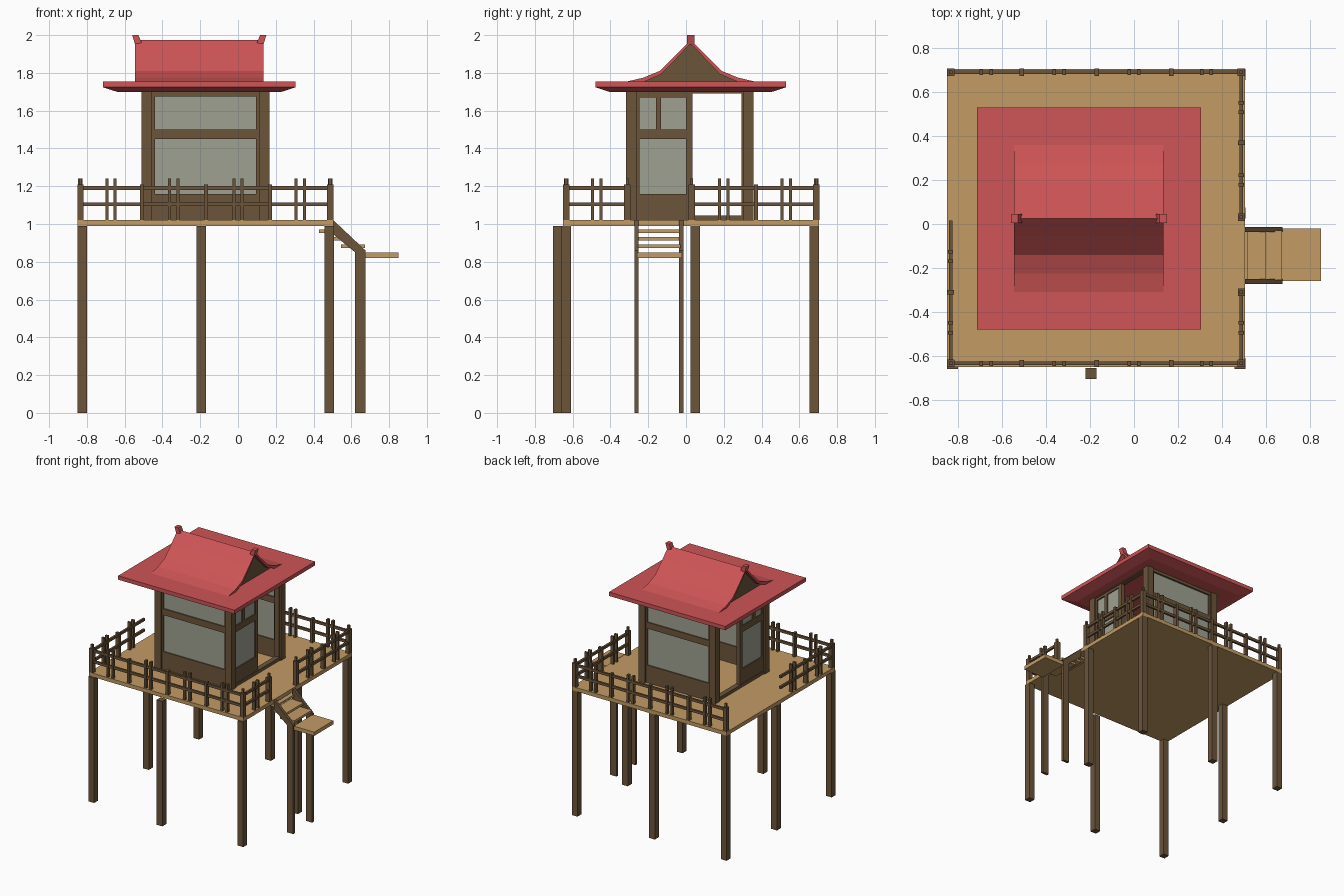
import bpy, bmesh

cube = bpy.data.objects.get("Cube")
if cube:
    bpy.data.objects.remove(cube, do_unlink=True)


def material(name, rgb):
    m = bpy.data.materials.new(name)
    m.use_nodes = True
    m.diffuse_color = (*rgb, 1)
    m.node_tree.nodes["Principled BSDF"].inputs["Base Color"].default_value = (*rgb, 1)
    return m


WOOD = material("dark_wood", (0.15, 0.09, 0.044))
DECK = material("light_planks", (0.55, 0.33, 0.13))
RED = material("red_roof", (0.62, 0.09, 0.093))
PANE = material("grey_pane", (0.345, 0.355, 0.285))


def finish(name, bm, mat):
    bmesh.ops.recalc_face_normals(bm, faces=bm.faces[:])
    mesh = bpy.data.meshes.new(name)
    bm.to_mesh(mesh)
    bm.free()
    mesh.materials.append(mat)
    ob = bpy.data.objects.new(name, mesh)
    bpy.context.collection.objects.link(ob)
    return ob


def boxes(name, spans, mat):
    """One object made of boxes, each given as x, y and z spans."""
    bm = bmesh.new()
    for span in spans:
        for v in bmesh.ops.create_cube(bm, size=1)["verts"]:
            v.co = [(a + b) / 2 + c * (b - a) for c, (a, b) in zip(v.co, span)]
    return finish(name, bm, mat)


def extrude_profile(name, points, axis, lo, hi, mat):
    """Extrude a closed profile along x (axis 0) or y (axis 1)."""
    bm = bmesh.new()

    def place(u, w, t):
        return (t, u, w) if axis == 0 else (u, t, w)
    a = [bm.verts.new(place(u, w, lo)) for u, w in points]
    b = [bm.verts.new(place(u, w, hi)) for u, w in points]
    bm.faces.new(a)
    bm.faces.new(b[::-1])
    for i in range(len(a)):
        j = (i + 1) % len(a)
        bm.faces.new((a[i], b[i], b[j], a[j]))
    return finish(name, bm, mat)


def around(c, r):
    return (c - r, c + r)


# Deck and its stilts
L, R, F, B = -0.85, 0.505, -0.65, 0.705
FLOOR = 1.02
boxes("deck", [((L, R), (F, B), (0.99, FLOOR))], DECK)
stilts = [(x, y) for x in (-0.825, 0.483) for y in (-0.635, 0.05, 0.68)]
stilts += [(-0.195, -0.68), (-0.195, 0.68)]
boxes("stilts", [(around(x, 0.025), around(y, 0.025), (0, 0.99)) for x, y in stilts], WOOD)


# Railings: rails, posts and paired balusters along one side
def railing(name, axis, fixed, posts, ends, open_end=None):
    parts = []

    def add(along, across, z):
        parts.append((along, across, z) if axis == 0 else (across, along, z))
    stop = posts[-1] if open_end is None else open_end
    for z in (1.105, 1.19):
        add((posts[0], stop), around(fixed, 0.008), around(z, 0.01))
    for p in posts:
        big = p in ends
        add(around(p, 0.017 if big else 0.01), around(fixed, 0.016), (FLOOR, 1.21))
        if big:
            add(around(p, 0.008), around(fixed, 0.008), (1.21, 1.24))
    stations = posts + ([] if open_end is None else [open_end])
    for a, b in zip(stations, stations[1:]):
        for d in (-0.022, 0.022):
            add(around((a + b) / 2 + d, 0.008), around(fixed, 0.012), (FLOOR, 1.24))
    boxes(name, parts, WOOD)


long_posts = [-0.834, -0.51, -0.17, 0.17, 0.488]
corners = (-0.834, 0.488)
railing("front_railing", 0, -0.634, long_posts, corners)
railing("back_railing", 0, 0.69, long_posts, corners)
railing("left_railing_front", 1, 0.488, [-0.634, -0.31], (-0.634, -0.31))
railing("left_railing_back", 1, 0.488, [0.03, 0.37, 0.69], (0.03, 0.69))
railing("right_railing", 1, -0.834, [-0.634, -0.31], (-0.634,), open_end=0.015)

# Stairs
for name, y in (("front", -0.262), ("back", -0.025)):
    extrude_profile(name + "_stringer", [(0.505, 1.02), (0.675, 0.86), (0.62, 0.85), (0.505, 0.945)],
                    1, y - 0.011, y + 0.011, WOOD)
    boxes(name + "_stair_post", [((0.62, 0.675), around(y, 0.011), (0, 0.86))], WOOD)
STAIR_Y = (-0.255, -0.03)
boxes("treads", [((a, b), STAIR_Y, around(z, 0.009)) for a, b, z in
                 ((0.43, 0.515, 0.962), (0.49, 0.6, 0.922), (0.545, 0.672, 0.882))], DECK)
boxes("landing", [((0.67, 0.85), (-0.26, -0.02), (0.82, 0.85))], DECK)

# House corner posts, top beams and sills
HX, HY, TOP = (-0.482, 0.138), (-0.29, 0.33), 1.705
boxes("house_posts", [(around(x, 0.028), around(y, 0.028), (FLOOR, TOP)) for x in HX for y in HY], WOOD)
boxes("top_beams", [(HX, around(y, 0.02), (1.675, TOP)) for y in HY]
      + [(around(x, 0.02), HY, (1.69, TOP)) for x in HX], WOOD)
boxes("side_sills", [(around(x, 0.02), HY, (FLOOR, 1.045)) for x in HX], WOOD)

# Front and back walls
for name, y in zip(("front", "back"), HY):
    frame = [(HX, around(y, 0.015), z) for z in ((FLOOR, 1.16), (1.45, 1.5))]
    frame += [(around(x, 0.01), around(y, 0.015), (FLOOR, TOP)) for x in (HX[0] + 0.032, HX[1] - 0.032)]
    boxes(name + "_wall_frame", frame, WOOD)
    boxes(name + "_panes", [(HX, around(y, 0.006), (1.15, 1.69))], PANE)

# Side sliding panels, leaving a doorway behind each
for name, x in zip(("right", "left"), HX):
    spans = [((-0.27, 0.035), (FLOOR, 1.16)), ((-0.27, 0.035), (1.45, 1.5)),
             ((-0.27, 0.035), (1.67, TOP)), ((-0.27, -0.245), (FLOOR, TOP)),
             ((0.0, 0.035), (FLOOR, TOP)), ((-0.16, -0.132), (1.5, 1.68))]
    boxes(name + "_panel_frame", [(around(x, 0.015), y, z) for y, z in spans], WOOD)
    boxes(name + "_panel_panes", [(around(x, 0.006), (-0.26, 0.01), (1.15, 1.69))], PANE)
    boxes(name + "_door_jamb", [(around(x, 0.015), (0.295, 0.31), (FLOOR, TOP))], WOOD)

# Wide eave slab with an underside that tapers inward
bm = bmesh.new()
rings = []
for inset, z in ((0.08, 1.698), (0, 1.724), (0, 1.755)):
    x0, x1, y0, y1 = -0.715 + inset, 0.305 - inset, -0.48 + inset, 0.53 - inset
    rings.append([bm.verts.new((x, y, z)) for x, y in ((x0, y0), (x1, y0), (x1, y1), (x0, y1))])
bm.faces.new(rings[0][::-1])
bm.faces.new(rings[-1])
for lower, upper in zip(rings, rings[1:]):
    for i in range(4):
        j = (i + 1) % 4
        bm.faces.new((lower[i], lower[j], upper[j], upper[i]))
finish("eave_slab", bm, RED)

# Curved gable roof shell over recessed wooden gable ends
MID = 0.025
half = [(0.335, 1.755), (0.25, 1.775), (0.165, 1.81), (0.08, 1.893)]
outer = [(MID - d, z) for d, z in half] + [(MID, 1.975)] + [(MID + d, z) for d, z in half[::-1]]
inner = [(MID + (y - MID) * 0.95, z - 0.018) for y, z in outer]
extrude_profile("gable_roof", outer + inner[::-1], 0, -0.545, 0.135, RED)
extrude_profile("gable_ends", [(y, z + 0.002) for y, z in inner], 0, -0.515, 0.105, WOOD)

# Flared ridge ornaments
for name, x, s in (("right", -0.545, -1), ("left", 0.135, 1)):
    shape = [(x + s * 0.015, 2.0), (x - s * 0.018, 2.0), (x - s * 0.035, 1.96), (x, 1.95)]
    extrude_profile(name + "_ridge_ornament", shape, 1, MID - 0.02, MID + 0.02, RED)
